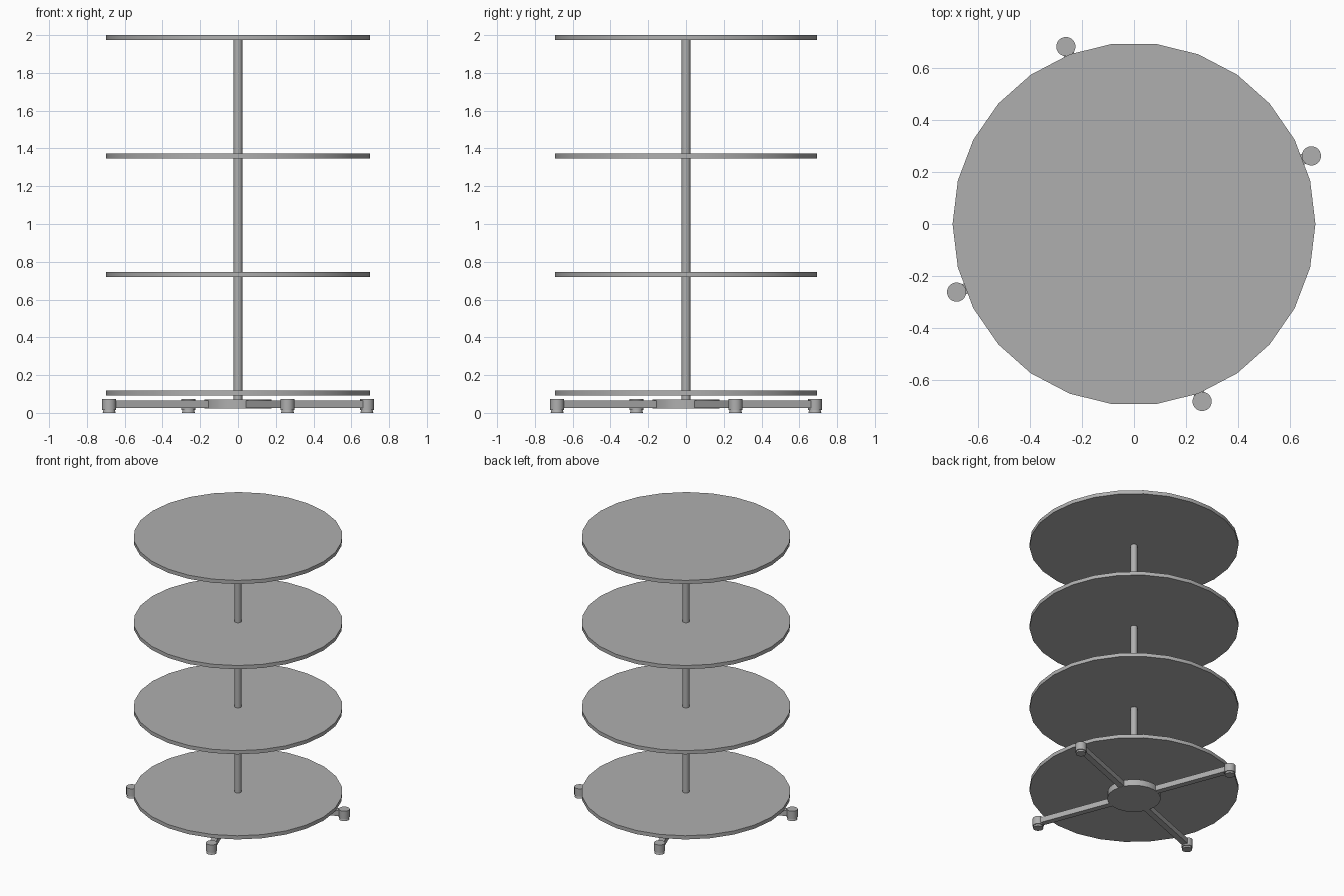
import bpy
from math import cos, sin, pi, radians

if "Cube" in bpy.data.objects:
    bpy.data.objects.remove(bpy.data.objects["Cube"])

# Mid-grey finish shared by every part
grey = bpy.data.materials.new("mid_grey")
grey.diffuse_color = (0.43, 0.43, 0.43, 1)
grey.use_nodes = True
grey.node_tree.nodes["Principled BSDF"].inputs["Base Color"].default_value = grey.diffuse_color


def cylinder(name, radius, z0, z1, sides, x=0, y=0, turn=0, top_radius=None):
    bpy.ops.mesh.primitive_cone_add(
        vertices=sides, radius1=radius,
        radius2=radius if top_radius is None else top_radius,
        depth=z1 - z0, location=(x, y, (z0 + z1) / 2), rotation=(0, 0, turn))
    ob = bpy.context.object
    ob.name = name
    ob.data.materials.append(grey)
    bpy.ops.object.shade_smooth_by_angle(angle=radians(30))
    return ob


# Four round shelves: 26 sides with a corner on the x axis
for i in range(4):
    z = 0.092 + i * 0.627
    cylinder(f"shelf_{i + 1}", 0.698, z, z + 0.027, 26, turn=pi / 2)

# Central pole and base hub
cylinder("pole", 0.023, 0.05, 1.99, 20)
cylinder("base_hub", 0.178, 0.024, 0.07, 26, turn=pi / 2)

# Four base arms, each with a caster
REACH = 0.731
for i in range(4):
    a = radians(21) + i * pi / 2
    x, y = REACH * cos(a), REACH * sin(a)
    start, end = 0.15, REACH - 0.01
    mid = (start + end) / 2
    bpy.ops.mesh.primitive_cube_add(
        size=1, location=(mid * cos(a), mid * sin(a), 0.046), rotation=(0, 0, a))
    arm = bpy.context.object
    arm.name = f"base_arm_{i + 1}"
    arm.scale = (end - start, 0.042, 0.04)
    arm.data.materials.append(grey)

    cylinder(f"caster_housing_{i + 1}", 0.037, 0.016, 0.074, 24, x, y)
    cylinder(f"caster_foot_{i + 1}", 0.034, 0.0, 0.018, 24, x, y, top_radius=0.03)
